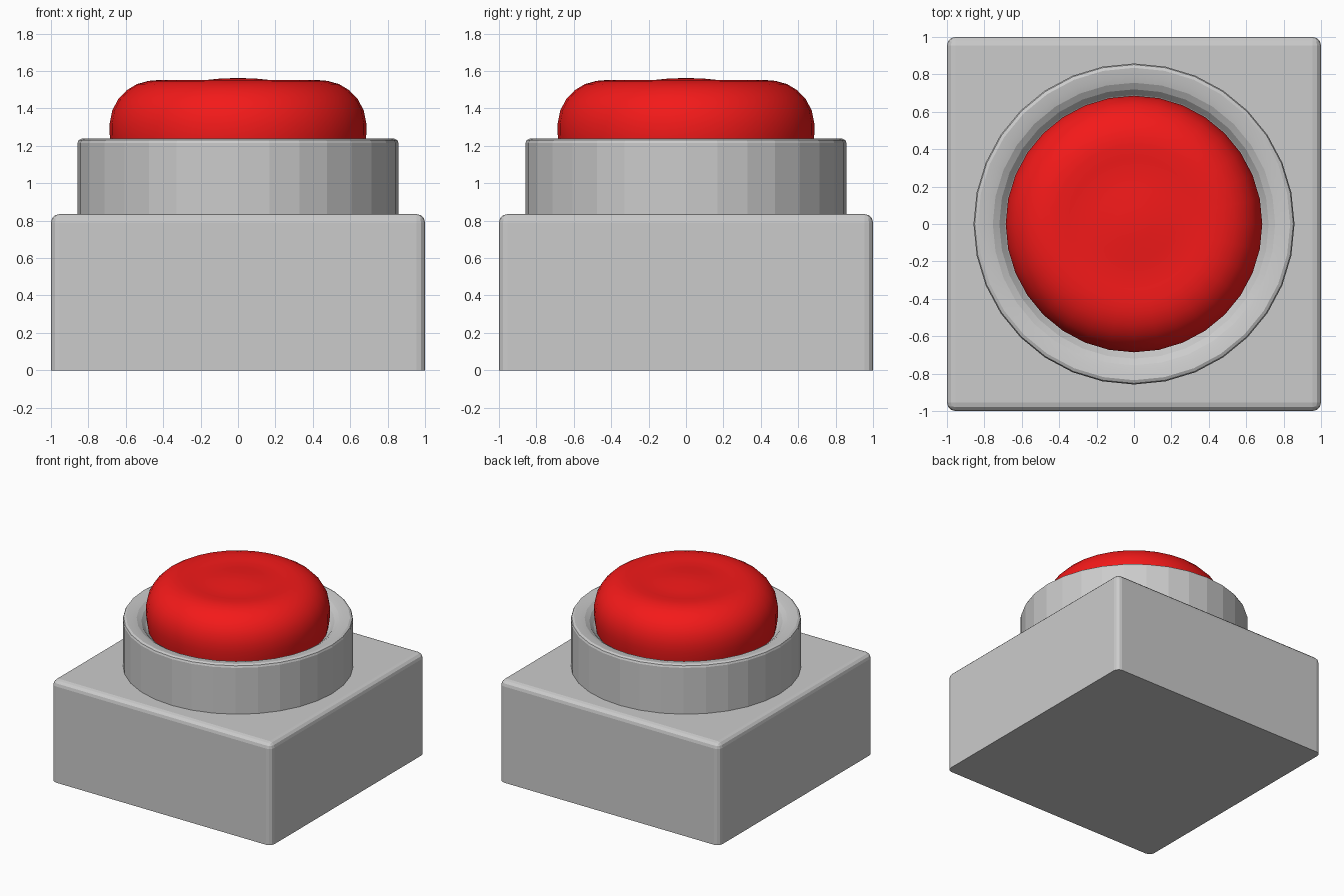
import bpy, bmesh, math

if "Cube" in bpy.data.objects:
    bpy.data.objects.remove(bpy.data.objects["Cube"])

SIDES = 32


def make_object(name, bm):
    bmesh.ops.recalc_face_normals(bm, faces=bm.faces)
    mesh = bpy.data.meshes.new(name)
    bm.to_mesh(mesh)
    bm.free()
    obj = bpy.data.objects.new(name, mesh)
    bpy.context.collection.objects.link(obj)
    return obj


def lathe(name, profile, angle):
    """Spin an (r, z) profile around the z axis."""
    bm = bmesh.new()
    verts = [bm.verts.new((r, 0, z)) for r, z in profile]
    edges = [bm.edges.new(pair) for pair in zip(verts, verts[1:])]
    bmesh.ops.spin(bm, geom=verts + edges, cent=(0, 0, 0), axis=(0, 0, 1),
                   angle=math.tau, steps=SIDES)
    bmesh.ops.remove_doubles(bm, verts=bm.verts, dist=0.0005)
    obj = make_object(name, bm)
    bpy.ops.object.select_all(action='DESELECT')
    obj.select_set(True)
    bpy.context.view_layer.objects.active = obj
    bpy.ops.object.shade_smooth_by_angle(angle=math.radians(angle))
    return obj


# Square housing: every edge rounded except those around the bottom
bm = bmesh.new()
bmesh.ops.create_cube(bm, size=1)
for v in bm.verts:
    v.co = (v.co.x * 2, v.co.y * 2, (v.co.z + 0.5) * 0.835)
rounded = [e for e in bm.edges if any(v.co.z > 0.1 for v in e.verts)]
bmesh.ops.bevel(bm, geom=rounded, offset=0.045, segments=3, profile=0.5,
                affect='EDGES', clamp_overlap=True)
make_object("base_housing", bm)

# Collar with a shallow dished inner lip
lathe("collar", [(0.858, 0.82), (0.858, 1.215), (0.852, 1.23), (0.835, 1.238),
                 (0.79, 1.232), (0.755, 1.222), (0.72, 1.20), (0.69, 1.165),
                 (0.67, 1.15)], 10)

# Red push button with a faint dip around its raised centre
button = lathe("push_button", [
    (0.67, 1.14), (0.68, 1.2), (0.686, 1.26), (0.686, 1.32), (0.672, 1.39),
    (0.64, 1.45), (0.595, 1.497), (0.54, 1.53), (0.48, 1.547), (0.42, 1.552),
    (0.35, 1.547), (0.28, 1.544), (0.2, 1.549), (0.1, 1.559), (0, 1.563)], 40)
red = bpy.data.materials.new("button_red")
red.diffuse_color = (0.9, 0.01, 0.01, 1)
red.use_nodes = True
red.node_tree.nodes["Principled BSDF"].inputs["Base Color"].default_value = red.diffuse_color
button.data.materials.append(red)
